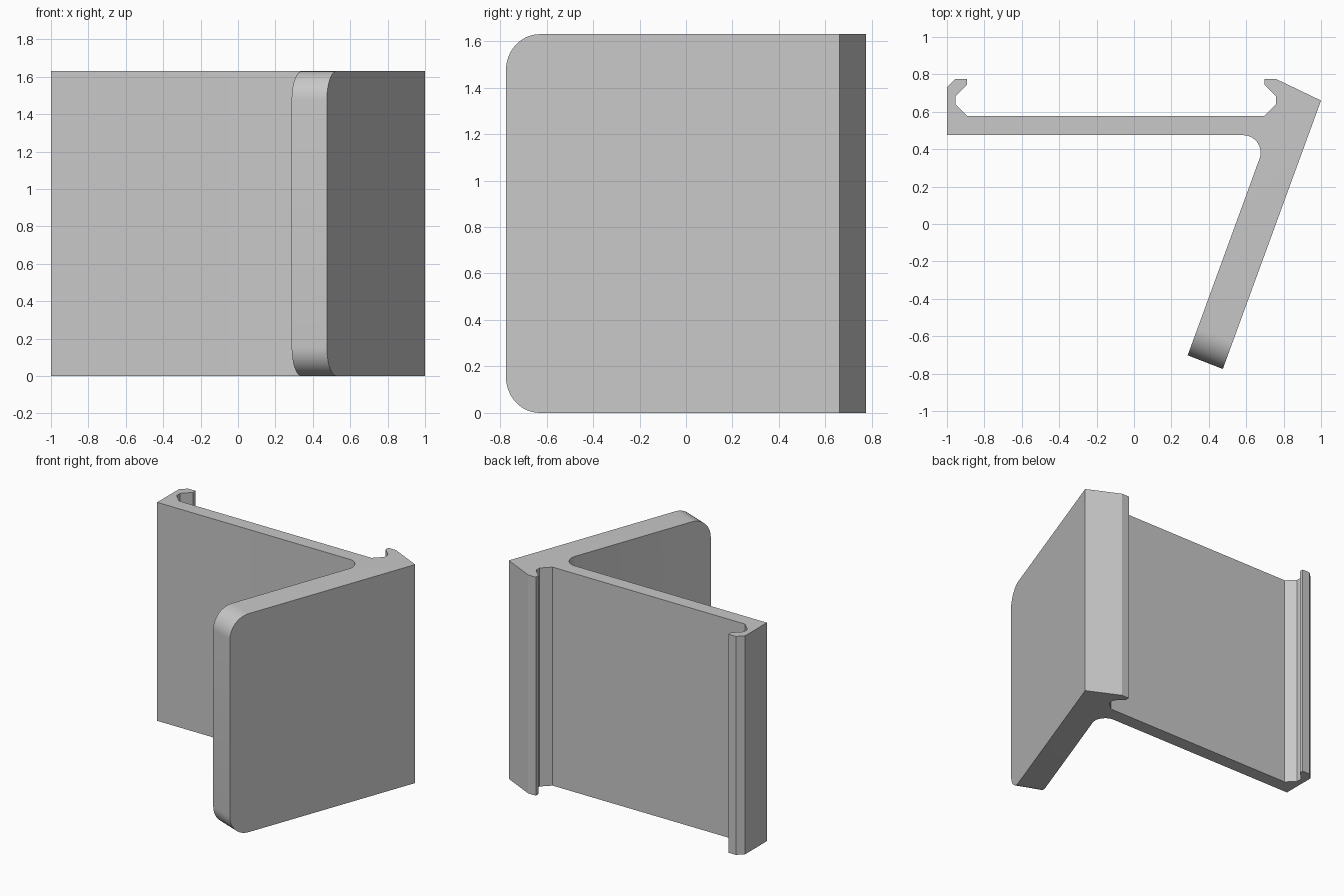
import bpy
import bmesh
import math
from mathutils import Vector

if "Cube" in bpy.data.objects:
    bpy.data.objects.remove(bpy.data.objects["Cube"])

HEIGHT = 1.63


def fillet(corner, a, b, radius, steps=10):
    """Arc points rounding a corner between the neighbours a and b."""
    c, a, b = Vector(corner), Vector(a), Vector(b)
    u, v = (a - c).normalized(), (b - c).normalized()
    half = u.angle(v) / 2
    centre = c + (u + v).normalized() * radius / math.sin(half)
    start = c + u * radius / math.tan(half) - centre
    end = c + v * radius / math.tan(half) - centre
    total = math.pi - 2 * half
    points = []
    for i in range(steps + 1):
        t = i / steps
        p = (start * math.sin((1 - t) * total) + end * math.sin(t * total)) / math.sin(total)
        points.append(tuple(centre + p))
    return points


# Hook groove offsets, measured from the hook tip outwards
groove = [(0.0, 0.578), (0.063, 0.64), (0.063, 0.682), (0.0, 0.745), (0.0, 0.775)]

# Closed outline seen from above, counter-clockwise
wall_corner, leg_inner, leg_outer = (-1.0, 0.475), (0.287, -0.702), (0.475, -0.775)
outline = [wall_corner]
outline += fillet((0.717, 0.475), wall_corner, leg_inner, 0.093)
outline += [leg_inner, leg_outer, (1.0, 0.66), (0.76, 0.775)]
outline += [(0.697 + dx, y) for dx, y in reversed(groove)]
outline += [(-0.892 - dx, y) for dx, y in groove]
outline += [(-0.955, 0.775), (-1.0, 0.73)]

# Extrude the outline upwards
bm = bmesh.new()
base = bm.faces.new([bm.verts.new((x, y, 0)) for x, y in outline])
extruded = bmesh.ops.extrude_face_region(bm, geom=[base])
top_verts = [g for g in extruded["geom"] if isinstance(g, bmesh.types.BMVert)]
bmesh.ops.translate(bm, verts=top_verts, vec=(0, 0, HEIGHT))

# Round the top and bottom corners at the free end of the leg
tips = [e for e in bm.edges
        if all(v.co.y < -0.69 for v in e.verts)
        and abs(e.verts[0].co.z - e.verts[1].co.z) < 0.01]
bmesh.ops.bevel(bm, geom=tips, offset=0.155, segments=12, profile=0.5, affect='EDGES')
bmesh.ops.recalc_face_normals(bm, faces=bm.faces)

mesh = bpy.data.meshes.new("angled_bracket")
bm.to_mesh(mesh)
bm.free()
bracket = bpy.data.objects.new("angled_bracket", mesh)
bpy.context.collection.objects.link(bracket)

# Plain grey finish
grey = bpy.data.materials.new("plain_grey")
grey.diffuse_color = (0.58, 0.58, 0.58, 1)
grey.use_nodes = True
grey.node_tree.nodes["Principled BSDF"].inputs["Base Color"].default_value = grey.diffuse_color
mesh.materials.append(grey)

bpy.context.view_layer.objects.active = bracket
bracket.select_set(True)
bpy.ops.object.shade_smooth_by_angle(angle=math.radians(20))
